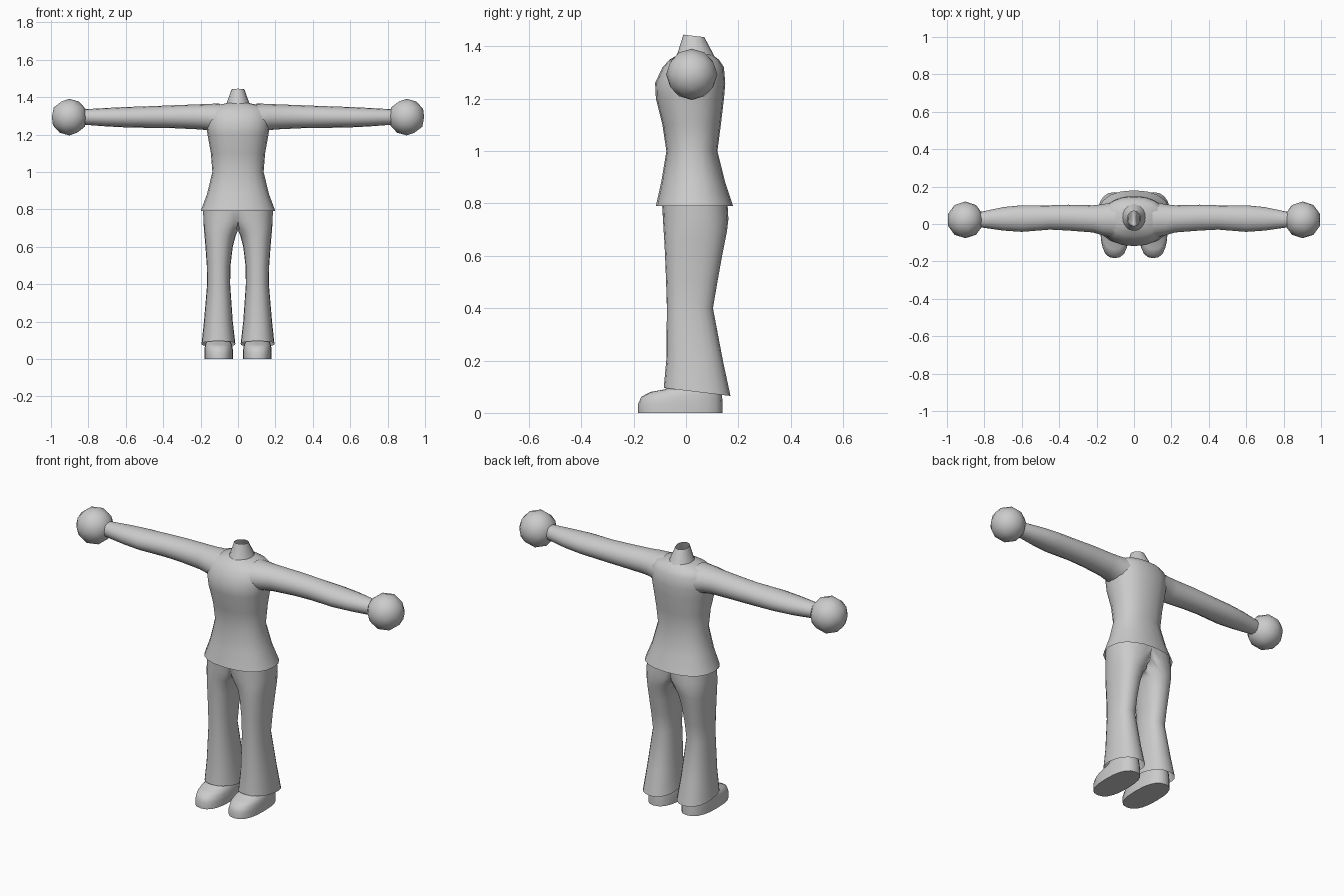
import bpy, bmesh
from math import cos, sin, pi, radians, copysign

if "Cube" in bpy.data.objects:
    bpy.data.objects.remove(bpy.data.objects["Cube"])


def finish(obj, mirror=False, angle=40):
    """Optional mirroring across x = 0, then smooth shading."""
    if mirror:
        mod = obj.modifiers.new("Mirror", 'MIRROR')
        mod.merge_threshold = 0.0005
    bpy.ops.object.select_all(action='DESELECT')
    obj.select_set(True)
    bpy.context.view_layer.objects.active = obj
    bpy.ops.object.shade_smooth_by_angle(angle=radians(angle))


def loft(name, rings, sides=16, power=2.0, along='Z', mirror=False,
         cap_start=False, cap_end=False, clamp=False, angle=40):
    """Skin rings (t, a0, a1, b0, b1, tilt); a,b = x,y along Z or y,z along X."""
    bm = bmesh.new()
    loops = []
    for ring in rings:
        t, a0, a1, b0, b1 = ring[:5]
        tilt = ring[5] if len(ring) > 5 else 0
        loop = []
        for i in range(sides):
            w = 2 * pi * i / sides
            c, s = cos(w), sin(w)
            c = copysign(abs(c) ** (2 / power), c)
            s = copysign(abs(s) ** (2 / power), s)
            a = (a0 + a1) / 2 + (a1 - a0) / 2 * c
            b = (b0 + b1) / 2 + (b1 - b0) / 2 * s
            h = t + tilt * (b - (b0 + b1) / 2)
            if clamp:
                a = max(a, 0)
            loop.append(bm.verts.new((h, a, b) if along == 'X' else (a, b, h)))
        loops.append(loop)
    for lo, hi in zip(loops, loops[1:]):
        for i in range(sides):
            j = (i + 1) % sides
            quad = (lo[i], lo[j], hi[j], hi[i])
            # skip walls lying on the mirror plane
            if clamp and all(v.co.x < 1e-5 for v in quad):
                continue
            bm.faces.new(quad)
    if cap_start:
        bm.faces.new(loops[0])
    if cap_end:
        bm.faces.new(loops[-1])
    bmesh.ops.recalc_face_normals(bm, faces=bm.faces)
    mesh = bpy.data.meshes.new(name)
    bm.to_mesh(mesh)
    bm.free()
    obj = bpy.data.objects.new(name, mesh)
    bpy.context.collection.objects.link(obj)
    finish(obj, mirror, angle)
    return obj


# Flared shirt body, open at hem and collar
loft("shirt_body", [
    (z, -w, w, y0, y1) for z, w, y0, y1 in (
        (0.79, 0.20, -0.115, 0.18),
        (0.88, 0.166, -0.095, 0.15),
        (1.00, 0.137, -0.075, 0.12),
        (1.10, 0.145, -0.09, 0.133),
        (1.20, 0.163, -0.115, 0.145),
        (1.26, 0.172, -0.118, 0.15),
        (1.32, 0.168, -0.09, 0.145),
        (1.35, 0.14, -0.062, 0.125),
        (1.368, 0.06, -0.03, 0.10))
], sides=20, power=2.3, angle=60)

# Sleeved arms
loft("arms", [
    (0.10, -0.075, 0.12, 1.20, 1.366),
    (0.17, -0.06, 0.105, 1.224, 1.363),
    (0.22, -0.045, 0.10, 1.228, 1.361),
    (0.35, -0.035, 0.103, 1.234, 1.356),
    (0.45, -0.03, 0.10, 1.235, 1.352),
    (0.60, -0.042, 0.10, 1.238, 1.347),
    (0.70, -0.035, 0.09, 1.243, 1.342),
    (0.82, -0.018, 0.065, 1.252, 1.335),
], along='X', mirror=True, angle=60)

# Neck stub, open at the top
loft("neck", [
    (1.345, -0.07, 0.07, -0.048, 0.118),
    (1.375, -0.058, 0.058, -0.032, 0.102),
    (1.44, -0.035, 0.035, -0.01, 0.07, -0.12),
], sides=12)

# Ball hands
for side, label in ((-1, "right"), (1, "left")):
    bpy.ops.mesh.primitive_ico_sphere_add(
        subdivisions=2, radius=0.098, location=(side * 0.902, 0.022, 1.293))
    hand = bpy.context.object
    hand.name = label + "_hand"
    finish(hand, angle=60)

# Flared trousers: legs blend into the hips at the mirror plane
loft("trousers", [
    (0.08, 0.014, 0.195, -0.085, 0.17, -0.12),
    (0.20, 0.028, 0.182, -0.075, 0.142, -0.05),
    (0.40, 0.042, 0.165, -0.073, 0.103),
    (0.50, 0.040, 0.167, -0.076, 0.12),
    (0.60, 0.028, 0.174, -0.08, 0.138),
    (0.66, 0.012, 0.179, -0.083, 0.150),
    (0.69, -0.01, 0.182, -0.085, 0.156),
    (0.74, -0.06, 0.185, -0.088, 0.162),
    (0.81, -0.12, 0.187, -0.092, 0.158),
], sides=20, power=2.3, mirror=True, clamp=True, angle=60)

# Shoes with flat soles, rising into the trouser legs
loft("shoes", [
    (0.0, 0.026, 0.18, -0.183, 0.14),
    (0.035, 0.026, 0.18, -0.183, 0.14),
    (0.062, 0.029, 0.178, -0.17, 0.138),
    (0.08, 0.034, 0.174, -0.135, 0.136),
    (0.09, 0.038, 0.17, -0.08, 0.132),
    (0.12, 0.045, 0.163, -0.045, 0.125),
], sides=20, power=2.5, mirror=True, cap_start=True, cap_end=True)
